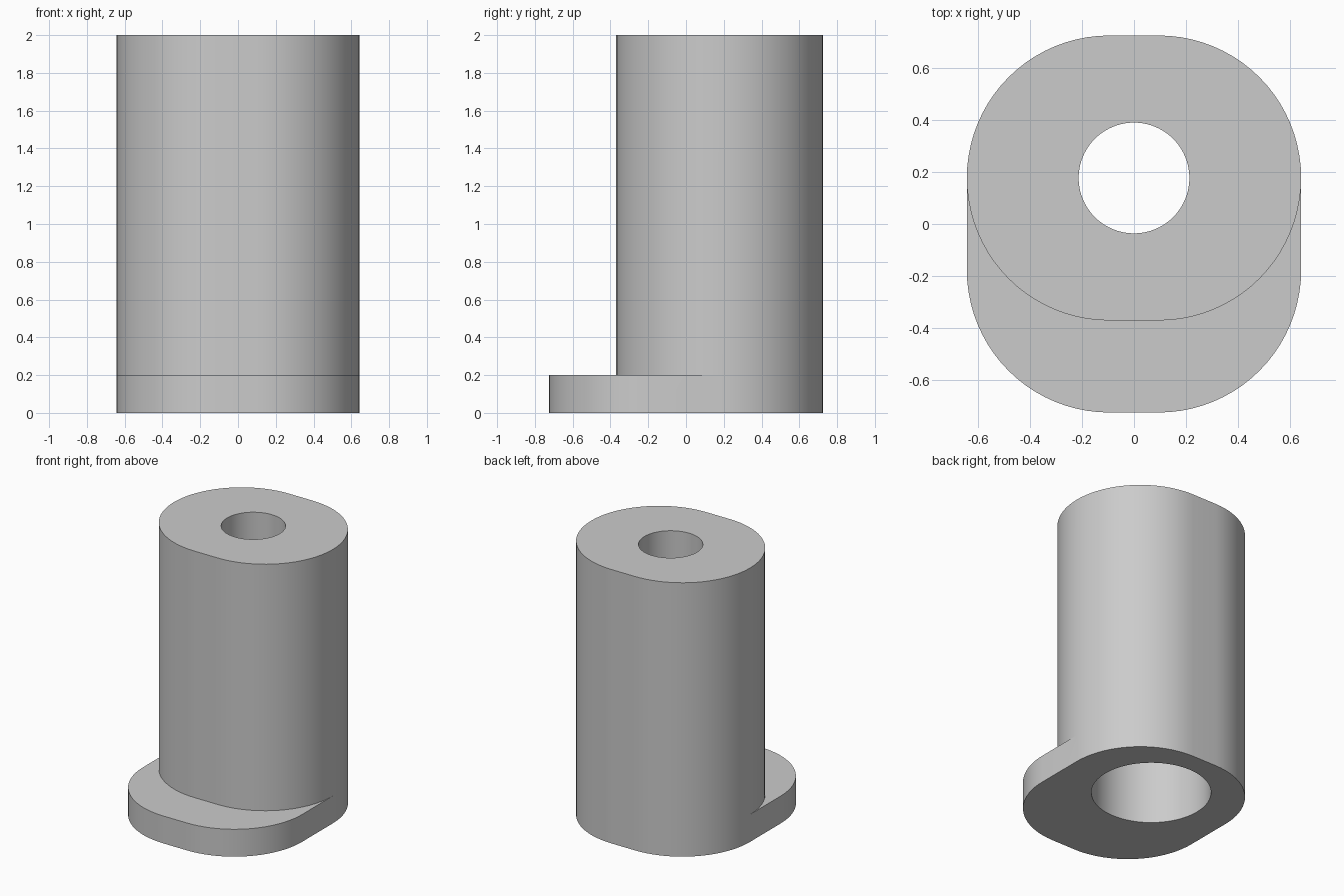
import bpy
import bmesh
from math import sin, cos, pi, radians

cube = bpy.data.objects.get("Cube")
if cube:
    bpy.data.objects.remove(cube, do_unlink=True)

STEPS = 20                     # segments per quarter turn
AXIS_Y = 0.177                 # barrel axis, and half the foot's reach
CORNER, FLAT = 0.548, 0.095    # corner radius and half the flat width
FOOT_TOP, TOP, BORE_TOP = 0.2, 2.0, 1.4
WIDE, NARROW = 0.396, 0.213    # bore radii

bm = bmesh.new()


def ring(radius, z, flat=0.0, front_y=AXIS_Y):
    """Four quarter arcs; front_y moves the two front corners."""
    verts = []
    for quarter in range(4):
        cx = flat if quarter in (0, 3) else -flat
        cy = AXIS_Y if quarter < 2 else front_y
        for i in range(STEPS + 1):
            a = (quarter + i / STEPS) * pi / 2
            verts.append(bm.verts.new((cx + radius * cos(a), cy + radius * sin(a), z)))
    return verts


# Closed loft: outside from the top down, then back up through the bore
rings = [
    ring(NARROW, TOP),
    ring(CORNER, TOP, FLAT),
    ring(CORNER, FOOT_TOP, FLAT),
    ring(CORNER, FOOT_TOP, FLAT, -AXIS_Y),
    ring(CORNER, 0, FLAT, -AXIS_Y),
    ring(WIDE, 0),
    ring(WIDE, BORE_TOP),
    ring(NARROW, BORE_TOP),
]
for k, upper in enumerate(rings):
    lower = rings[(k + 1) % len(rings)]
    for i in range(len(upper)):
        j = (i + 1) % len(upper)
        bm.faces.new((upper[i], upper[j], lower[j], lower[i]))

# Weld the places where neighbouring rings coincide
bmesh.ops.remove_doubles(bm, verts=bm.verts, dist=0.0001)
bmesh.ops.recalc_face_normals(bm, faces=bm.faces)

mesh = bpy.data.meshes.new("footed_sleeve")
bm.to_mesh(mesh)
bm.free()
sleeve = bpy.data.objects.new("footed_sleeve", mesh)
bpy.context.collection.objects.link(sleeve)

# Single grey material
grey = bpy.data.materials.new("plain_grey")
grey.use_nodes = True
colour = (0.6, 0.6, 0.6, 1)
grey.diffuse_color = colour
grey.node_tree.nodes["Principled BSDF"].inputs["Base Color"].default_value = colour
mesh.materials.append(grey)

# Smooth curved walls with crisp rims
bpy.ops.object.select_all(action="DESELECT")
sleeve.select_set(True)
bpy.context.view_layer.objects.active = sleeve
bpy.ops.object.shade_smooth_by_angle(angle=radians(30))
